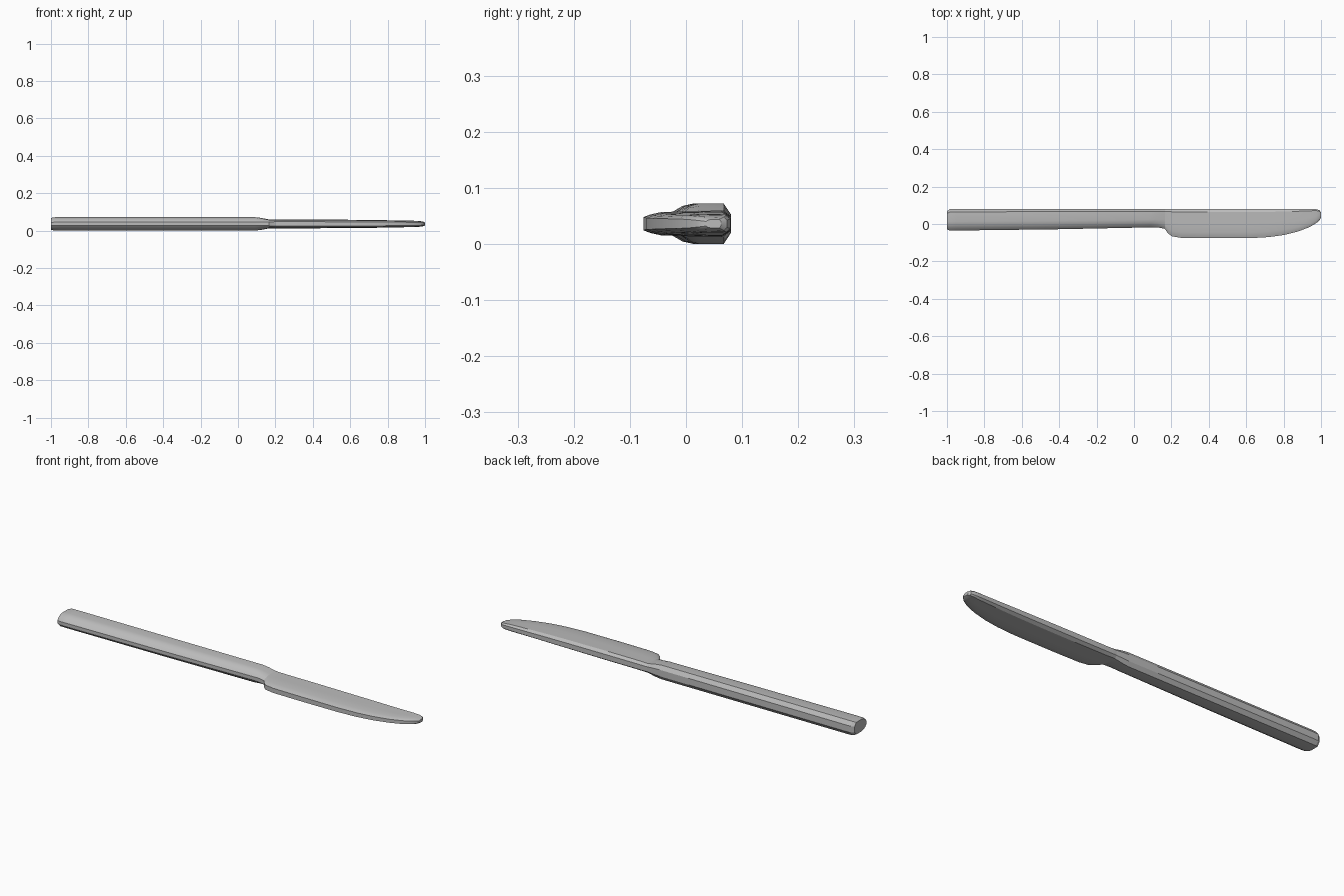
import bpy
import math

cube = bpy.data.objects.get("Cube")
if cube:
    bpy.data.objects.remove(cube)

steel = bpy.data.materials.new("brushed_steel")
steel.use_nodes = True
steel.diffuse_color = (0.5, 0.5, 0.5, 1)
steel.node_tree.nodes["Principled BSDF"].inputs["Base Color"].default_value = (0.5, 0.5, 0.5, 1)

MID = 0.036
# Half sections from cutting side to spine: (share of width, share of half thickness)
HANDLE = [(0, .25), (.1, .6), (.25, .88), (.42, 1), (.87, 1), (1, .46)]
BLADE = [(0, .5), (.08, .7), (.2, .88), (.5, .95), (.9, 1), (1, .55)]


def loft(name, stations, cap_start, cap_end):
    """Skin sections given as (x, front y, back y, half thickness, blade blend)."""
    verts, faces = [], []
    n = 2 * len(HANDLE)
    for x, front, back, half, blend in stations:
        upper = []
        for (t0, h0), (t1, h1) in zip(HANDLE, BLADE):
            t = t0 + (t1 - t0) * blend
            h = h0 + (h1 - h0) * blend
            upper.append((front + (back - front) * t, half * h))
        verts += [(x, y, MID + h) for y, h in upper]
        verts += [(x, y, MID - h) for y, h in reversed(upper)]
    for s in range(len(stations) - 1):
        for i in range(n):
            a, b = s * n + i, s * n + (i + 1) % n
            faces.append((a, b, b + n, a + n))
    if cap_start:
        faces.append(tuple(reversed(range(n))))
    if cap_end:
        faces.append(tuple(range(len(verts) - n, len(verts))))
    mesh = bpy.data.meshes.new(name)
    mesh.from_pydata(verts, [], faces)
    mesh.materials.append(steel)
    obj = bpy.data.objects.new(name, mesh)
    bpy.context.collection.objects.link(obj)
    # Consistent outward normals, then smooth shading with sharp ridges
    bpy.ops.object.select_all(action="DESELECT")
    bpy.context.view_layer.objects.active = obj
    obj.select_set(True)
    bpy.ops.object.mode_set(mode="EDIT")
    bpy.ops.mesh.select_all(action="SELECT")
    bpy.ops.mesh.normals_make_consistent(inside=False)
    bpy.ops.object.mode_set(mode="OBJECT")
    bpy.ops.object.shade_smooth_by_angle(angle=math.radians(30))
    return obj


joint = (.165, -.026, .079, .024, .6)

# Handle, tapering into the neck
loft("handle", [
    (-1, -.028, .068, .031, 0),
    (-.985, -.035, .079, .0355, 0),
    (-.95, -.035, .08, .036, 0),
    (-.4, -.028, .08, .036, 0),
    (.09, -.018, .08, .036, 0),
    (.125, -.018, .08, .032, .2),
    joint,
], True, False)

# Blade, with a straight spine and curved cutting side
loft("blade", [
    joint,
    (.18, -.048, .08, .0235, .9),
    (.2, -.065, .08, .0235, 1),
    (.25, -.074, .08, .0235, 1),
    (.4, -.076, .08, .0235, 1),
    (.62, -.076, .08, .022, 1),
    (.72, -.07, .08, .021, 1),
    (.8, -.059, .08, .0195, 1),
    (.88, -.039, .08, .018, 1),
    (.94, -.016, .08, .017, 1),
    (.975, .005, .079, .015, 1),
    (.992, .02, .073, .012, 1),
    (1, .036, .062, .008, 1),
], False, True)
